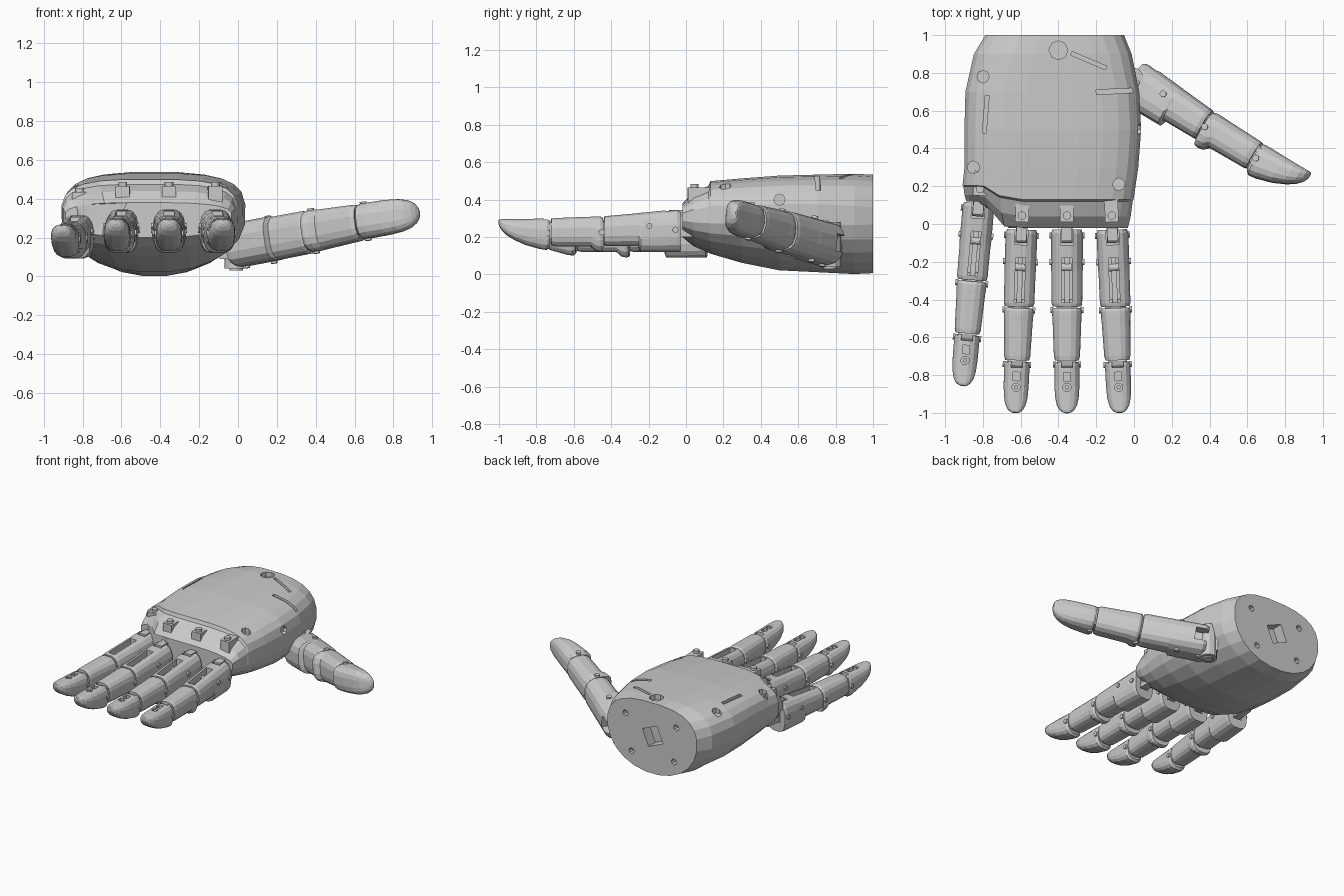
import bpy, bmesh, math
from mathutils import Matrix, Vector

if "Cube" in bpy.data.objects:
    bpy.data.objects.remove(bpy.data.objects["Cube"])


def ring(y, x0, x1, zb, zt, zm, pu, pl, n):
    """Rounded cross-section with separate upper and lower roundness."""
    cx, a, pts = (x0 + x1) / 2, (x1 - x0) / 2, []
    for i in range(n):
        t = 2 * math.pi * (i + 0.5) / n
        c, s = math.cos(t), math.sin(t)
        p, h = (pu, zt - zm) if s > 0 else (pl, zm - zb)
        pts.append(Vector((cx + a * math.copysign(abs(c) ** (2 / p), c), y,
                           zm + h * math.copysign(abs(s) ** (2 / p), s))))
    return pts


def loft(rings):
    bm = bmesh.new()
    rows = [[bm.verts.new(p) for p in r] for r in rings]
    n = len(rows[0])
    for a, b in zip(rows, rows[1:]):
        for i in range(n):
            bm.faces.new((a[i], a[(i + 1) % n], b[(i + 1) % n], b[i]))
    caps = [bm.faces.new(rows[0]), bm.faces.new(rows[-1])]
    bmesh.ops.triangulate(bm, faces=caps)
    return bm


def box(bm, x, y, z, turn=0.0, axis='Z'):
    c = Vector(((x[0] + x[1]) / 2, (y[0] + y[1]) / 2, (z[0] + z[1]) / 2))
    m = Matrix.Translation(c) @ Matrix.Rotation(turn, 4, axis) @ \
        Matrix.Diagonal((x[1] - x[0], y[1] - y[0], z[1] - z[0], 1))
    bmesh.ops.create_cube(bm, size=1, matrix=m)


def cyl(bm, c, r, depth, axis='Z', n=12):
    rot = {'X': Matrix.Rotation(math.pi / 2, 4, 'Y'),
           'Y': Matrix.Rotation(math.pi / 2, 4, 'X'), 'Z': Matrix()}[axis]
    bmesh.ops.create_cone(bm, cap_ends=True, segments=n, radius1=r, radius2=r,
                          depth=depth, matrix=Matrix.Translation(c) @ rot)


def add(name, bm, m=Matrix(), cut_from=None):
    bm.transform(m)
    bmesh.ops.recalc_face_normals(bm, faces=bm.faces)
    me = bpy.data.meshes.new(name)
    bm.to_mesh(me)
    bm.free()
    ob = bpy.data.objects.new(name, me)
    bpy.context.collection.objects.link(ob)
    if cut_from:
        mod = cut_from.modifiers.new("cut", 'BOOLEAN')
        mod.operation, mod.solver, mod.object = 'DIFFERENCE', 'EXACT', ob
        ob.hide_render = True
        ob.hide_set(True)
        ob.display_type = 'WIRE'
    return ob


# Palm body: y, left, right, bottom, top, upper roundness, lower roundness
palm_sections = [
    (1.00, -0.79, -0.05, 0.005, 0.535, 2.6, 2.1),
    (0.90, -0.85, -0.01, 0.00, 0.54, 2.9, 2.1),
    (0.70, -0.895, 0.03, 0.01, 0.535, 3.3, 2.1),
    (0.50, -0.90, 0.04, 0.02, 0.53, 3.4, 2.1),
    (0.30, -0.90, 0.025, 0.06, 0.515, 3.4, 2.2),
    (0.13, -0.91, 0.00, 0.11, 0.50, 3.4, 2.4),
    (0.12, -0.905, -0.005, 0.115, 0.475, 3.4, 2.4),
    (0.04, -0.90, -0.015, 0.15, 0.44, 3.2, 2.5),
    (-0.02, -0.89, -0.03, 0.20, 0.38, 3.0, 2.6)]
rings = []
for y, x0, x1, zb, zt, pu, pl in palm_sections:
    r = ring(y, x0, x1, zb, zt, 0.31, pu, pl, 24)
    for p in r:  # front edge steps back towards the little finger
        p.y += 0.14 * max(0, min(1, (-0.68 - p.x) / 0.12)) * max(0, (0.3 - y) / 0.32)
    rings.append(r)
palm = add("palm", loft(rings))

# Screw holes, slits and wrist socket cut into the palm
bm = bmesh.new()
for x, y, z in [(-0.80, 0.78, 0.46), (-0.08, 0.21, 0.44), (-0.85, 0.30, 0.38)]:
    cyl(bm, (x, y, z + 0.1), 0.033, 0.2, n=8)
cyl(bm, (-0.40, 0.92, 0.6), 0.05, 0.2, n=8)
cyl(bm, (0.04, 0.50, 0.40), 0.03, 0.06, 'X', 8)
box(bm, (-0.795, -0.775), (0.48, 0.68), (0.45, 0.6), -0.08)
box(bm, (-0.20, 0.0), (0.69, 0.715), (0.45, 0.6), 0.05)
box(bm, (-0.34, -0.14), (0.855, 0.875), (0.49, 0.6), -0.4)
box(bm, (-0.49, -0.36), (0.92, 1.05), (0.22, 0.35), 0.4, 'Y')
for x, z in [(-0.62, 0.40), (-0.20, 0.40), (-0.25, 0.13), (-0.60, 0.14)]:
    cyl(bm, (x, 1.0, z), 0.022, 0.08, 'Y', 8)
add("palm_cutter", bm, cut_from=palm)

# Finger segments: distance from knuckle, half width, bottom, top
SEGMENTS = {
    "proximal": [(0.00, .078, .12, .34), (0.02, .085, .12, .35), (.215, .085, .12, .332),
                 (.225, .083, .15, .33), (.39, .082, .15, .315), (.408, .076, .155, .31)],
    "middle": [(.415, .074, .125, .305), (.43, .08, .12, .312), (.455, .079, .125, .312),
               (.48, .077, .148, .31), (.67, .07, .15, .303), (.692, .064, .155, .30)],
    "distal": [(.70, .06, .145, .295), (.715, .068, .13, .30), (.75, .068, .135, .30),
               (.83, .067, .158, .298), (.89, .063, .185, .297), (.93, .054, .21, .297),
               (.955, .04, .235, .297), (.967, .024, .255, .295), (.972, .008, .27, .29)]}


def finger(name, m, knuckle=True):
    parts = {}
    for seg, secs in SEGMENTS.items():
        rs = [ring(-u, -w, w, zb, zt, zb + 0.5 * (zt - zb), 2.6, 3.0, 16)
              for u, w, zb, zt in secs]
        parts[seg] = add(f"{name}_{seg}", loft(rs), m)

    # Fork and tendon slot in the proximal segment
    bm = bmesh.new()
    box(bm, (-.034, .034), (-.08, .05), (.19, .45))
    box(bm, (-.026, .026), (-.385, -.15), (.21, .45))
    add(f"{name}_proximal_cutter", bm, m, parts["proximal"])

    # Fingertip slot and screw hole
    bm = bmesh.new()
    box(bm, (-.018, .018), (-.80, -.755), (.27, .4))
    box(bm, (-.03, .03), (-.73, -.69), (.25, .4))
    cyl(bm, (0, -.835, .33), .022, .1)
    add(f"{name}_distal_cutter", bm, m, parts["distal"])

    # Tendon link, hinge barrels, side pins and fingertip screw
    bm = bmesh.new()
    box(bm, (-.014, .014), (-.40, -.13), (.20, .285))
    cyl(bm, (0, -.20, .275), .02, .05, 'X')
    cyl(bm, (0, -.412, .24), .045, .11, 'X')
    cyl(bm, (0, -.696, .235), .045, .10, 'X')
    cyl(bm, (0, -.835, .282), .011, .02)
    for u, w, z in [(.03, .085, .24), (.17, .085, .26), (.425, .08, .225), (.715, .068, .22)]:
        for s in (-1, 1):
            cyl(bm, (s * w, -u, z), .016, .014, 'X')
    add(f"{name}_hinges", bm, m)

    # Knuckle post joining the finger to the palm
    if knuckle:
        bm = bmesh.new()
        box(bm, (-.028, .028), (-.06, .12), (.20, .345))
        box(bm, (-.036, .036), (.04, .17), (.30, .465))
        cyl(bm, (0, .075, .47), .022, .03)
        cyl(bm, (0, -.03, .25), .04, .06, 'X')
        add(f"{name}_knuckle", bm, m)


# Four fingers fanned out from the palm
for name, x, y, z, turn in [("little_finger", -.822, .11, -.03, -.087),
                            ("ring_finger", -.595, -.03, 0, -.035),
                            ("middle_finger", -.355, -.03, 0, 0.0),
                            ("index_finger", -.115, -.03, 0, .04)]:
    finger(name, Matrix.Translation((x, y, z)) @ Matrix.Rotation(turn, 4, 'Z'))

# Thumb: same build, turned on its side, thicker and rising outwards
d = Vector((.861, -.508, .16)).normalized()
b = Vector((.508, .861, 0)).normalized()
side = (-d).cross(b).normalized()
base = Vector((.05, .84, .16)) - b * .33 * 1.1
m = Matrix((side * 1.35, -d * 1.1, b * 1.1)).transposed().to_4x4()
finger("thumb", Matrix.Translation(base) @ m, knuckle=False)

# Thumb pivot beside the wrist
bm = bmesh.new()
cyl(bm, (-.01, .77, .16), .06, .24, n=12)
cyl(bm, (-.01, .77, .05), .035, .04, n=12)
box(bm, (-.08, .08), (.70, .80), (.09, .24), -.53)
add("thumb_pivot", bm)
